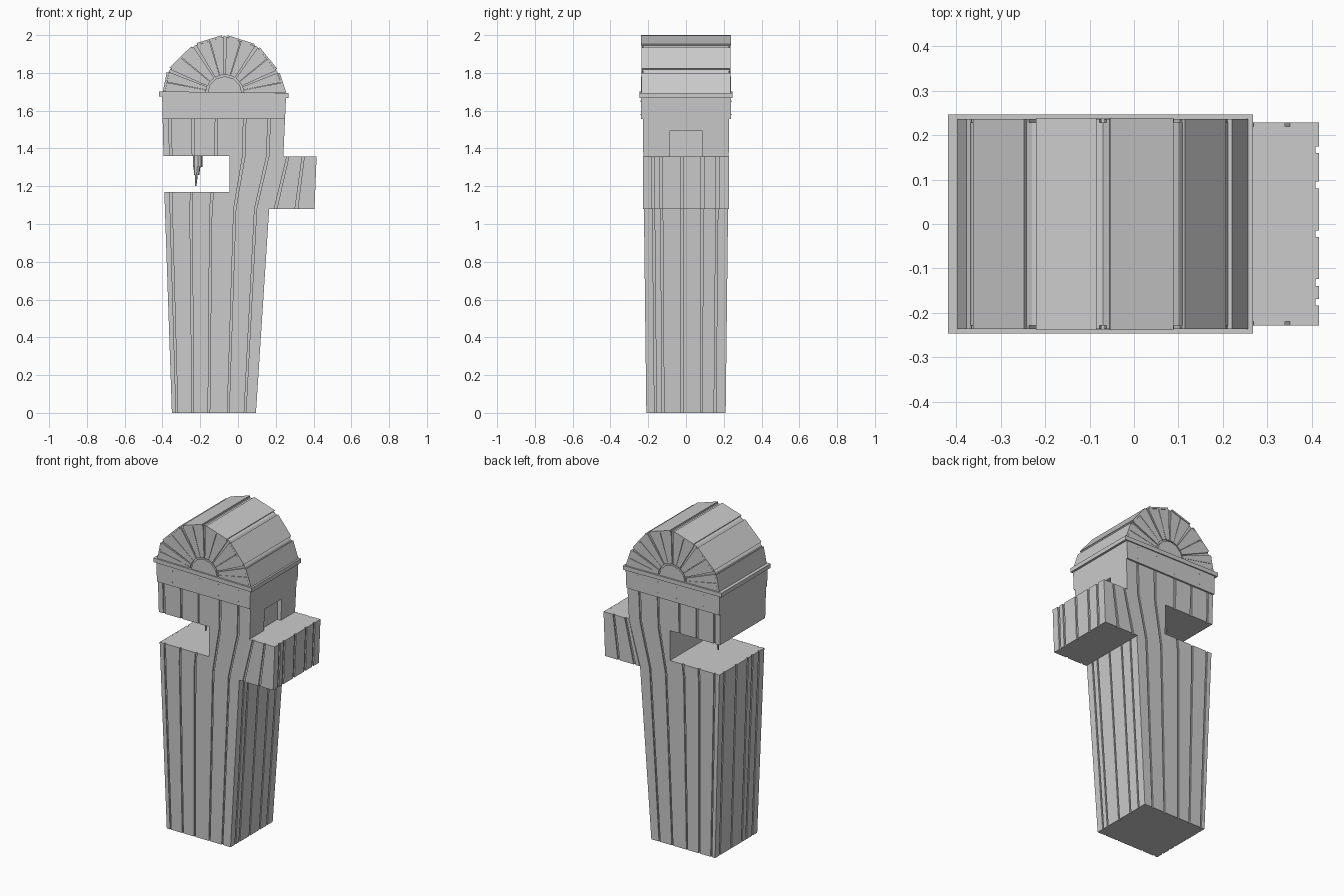
import bpy, bmesh, math
from mathutils import Vector

if "Cube" in bpy.data.objects:
    bpy.data.objects.remove(bpy.data.objects["Cube"])

T = 0.008  # board thickness


def lerp(a, b, f):
    return a + (b - a) * f


def curve(points):
    """Piecewise linear x(z)."""
    def fn(z):
        for (z0, x0), (z1, x1) in zip(points, points[1:]):
            if z <= z1:
                return lerp(x0, x1, (z - z0) / (z1 - z0))
        return points[-1][1]
    return fn


left = curve([(0, -.35), (1.17, -.39), (1.69, -.402)])
right = curve([(0, .095), (1.08, .165), (1.36, .24), (1.69, .255)])
depth = curve([(0, .21), (1.69, .23)])


def build(name, solids):
    """One object from solids, each a pair of matching end loops."""
    bm = bmesh.new()
    for a, b in solids:
        va, vb = [bm.verts.new(p) for p in a], [bm.verts.new(p) for p in b]
        n = len(va)
        bm.faces.new(va)
        bm.faces.new(vb[::-1])
        for i in range(n):
            bm.faces.new((va[i], vb[i], vb[(i + 1) % n], va[(i + 1) % n]))
    bmesh.ops.recalc_face_normals(bm, faces=bm.faces)
    me = bpy.data.meshes.new(name)
    bm.to_mesh(me)
    bm.free()
    ob = bpy.data.objects.new(name, me)
    bpy.context.collection.objects.link(ob)
    return ob


def box(x0, x1, y0, y1, z0, z1, tilt=0):
    a = [(x0, y0, z0 + tilt), (x1, y0, z0 - tilt), (x1, y1, z0 - tilt), (x0, y1, z0 + tilt)]
    return a, [(x, y, z + z1 - z0) for x, y, z in a]


def spans(cuts, gap):
    """Board intervals between gap centres, over 0..1."""
    e = [-gap / 2] + cuts + [1 + gap / 2]
    return [(a + gap / 2, b - gap / 2) for a, b in zip(e, e[1:])]


# Tower core: notched front outline extruded through the tapering depth
outline = [(left(0) + T, 0), (right(0) - T, 0), (right(1.08) - T, 1.08), (right(1.36), 1.36),
           (right(1.69), 1.69), (left(1.69), 1.69), (left(1.36), 1.36), (-.045, 1.36),
           (-.045, 1.17), (left(1.17) + T, 1.17)]
core = build("tower_core", [([(x, -depth(z) + T, z) for x, z in outline],
                             [(x, depth(z) - T, z) for x, z in outline])])

# Small recessed hatch above the side box
cutter = build("hatch_cutter", [box(.215, .30, -.085, .085, 1.357, 1.495)])
cutter.hide_render = True
cutter.hide_set(True)
mod = core.modifiers.new("hatch", 'BOOLEAN')
mod.object = cutter
mod.operation = 'DIFFERENCE'

# Front and back boards, interrupted by the notch
levels = [(0, 1.08), (1.08, 1.17), (1.17, 1.36), (1.36, 1.67)]
for side, label in ((-1, "front"), (1, "back")):
    boards = []
    for f0, f1 in spans([.06, .25, .44, .67, .87], .02):
        for z0, z1 in levels:
            def quad(inset):
                pts = []
                for f, z in ((f0, z0), (f1, z0), (f1, z1), (f0, z1)):
                    x = lerp(left(z), right(z), f)
                    if z0 == 1.17:
                        x = max(x, -.045)
                    pts.append((x, side * (depth(z) - inset), z))
                return pts
            q = quad(0)
            if q[1][0] - q[0][0] > .001:
                boards.append((q, quad(T)))
    build(label + "_boards", boards)

# Boards on the narrow sides
for edge, s, top, cuts, label in ((left, 1, 1.17, [.1, .25, .36, .62, .9], "left"),
                                  (right, -1, 1.08, [.1, .2, .45, .7, .88], "right")):
    boards = []
    for f0, f1 in spans(cuts, .025):
        def quad(inset):
            return [(edge(z) + s * inset, lerp(-1, 1, f) * (depth(z) - T), z)
                    for f, z in ((f0, 0), (f1, 0), (f1, top), (f0, top))]
        boards.append((quad(0), quad(T)))
    build(label + "_boards", boards)

# Side box with its own boards
W = .228
zb, zt = 1.08, 1.357


def outer(z):
    return lerp(.405, .416, (z - zb) / (zt - zb))


prof = [(.157, zb), (outer(zb) - T, zb), (outer(zt) - T, zt), (.232, zt)]
parts = [([(x, -W + T, z) for x, z in prof], [(x, W - T, z) for x, z in prof])]
for f0, f1 in spans([.1, .2, .45, .7, .88], .035):
    def quad(i):
        return [(outer(z) - i, lerp(-W + T, W - T, f), z)
                for f, z in ((f0, zb), (f1, zb), (f1, zt), (f0, zt))]
    parts.append((quad(0), quad(T)))
for side in (-1, 1):
    for f0, f1 in spans([.14, .6], .06):
        def quad(i):
            return [(lerp(right(z), outer(z), f), side * (W - i), z)
                    for f, z in ((f0, zb), (f1, zb), (f1, zt), (f0, zt))]
        parts.append((quad(0), quad(T)))
build("side_box", parts)

# Frieze boards with nails, and the cornice
frieze, nails = [], []
for side in (-1, 1):
    frieze.append(([(left(z) if k else right(z), side * .225, z)
                    for k, z in ((1, 1.555), (0, 1.555), (0, 1.675), (1, 1.675))],
                   [(left(z) if k else right(z), side * .239, z)
                    for k, z in ((1, 1.555), (0, 1.555), (0, 1.675), (1, 1.675))]))
    for x in (-.29, -.1, .03, .17):
        for z in (1.58, 1.65):
            ring = [(x + .004 * math.cos(a * math.pi / 3), z + .004 * math.sin(a * math.pi / 3))
                    for a in range(6)]
            nails.append(([(u, side * .238, v) for u, v in ring],
                          [(u, side * .2405, v) for u, v in ring]))
build("frieze", frieze)
build("frieze_nails", nails)
build("cornice", [box(-.419, .268, -.246, .246, 1.672, 1.698, .004)])

# Faceted roof: core, lengthwise panels and a fan of wedges on each end
C = Vector((-.07, 1.69))
arc = [Vector(p) for p in ((-.40, 1.69), (-.375, 1.815), (-.235, 1.953), (-.07, 2.004),
                           (.105, 1.948), (.217, 1.81), (.258, 1.69))]
inner = [C + (p - C) * .97 for p in arc]
build("roof_core", [([(p.x, -.228, p.y) for p in inner], [(p.x, .228, p.y) for p in inner])])
panels, fan = [], []
for i, (p, q) in enumerate(zip(arc, arc[1:])):
    a, b = lerp(p, q, .09 if i else 0), lerp(p, q, .91 if i < 5 else 1)
    loop = [a, b, C + (b - C) * .965, C + (a - C) * .965]
    y = .239 if i in (2, 3) else .236
    panels.append(([(v.x, -y, v.y) for v in loop], [(v.x, y, v.y) for v in loop]))
    # each facet carries two wedges, the middle crack being thinner
    for f0, f1 in ((.05, .49), (.51, .95)):
        a, b = (C + (lerp(p, q, f) - C) * .964 for f in (f0, f1))
        loop = [a, b, C + (b - C).normalized() * .1, C + (a - C).normalized() * .1]
        for side in (-1, 1):
            fan.append(([(v.x, side * .227, v.y) for v in loop],
                        [(v.x, side * .236, v.y) for v in loop]))
build("roof_panels", panels)
build("roof_fan", fan)
half = [(C.x + .092 * math.cos(math.pi * k / 6), C.y + .092 * math.sin(math.pi * k / 6))
        for k in range(7)]
build("fan_hub", [([(x, s * .227, z) for x, z in half], [(x, s * .238, z) for x, z in half])
                  for s in (-1, 1)])


# Stepped spout hanging in the notch
def ring(x, r, z):
    return [(x + r * math.cos(k * math.pi / 4), r * math.sin(k * math.pi / 4), z) for k in range(8)]


build("spout", [(ring(-.213, .026, 1.302), ring(-.213, .026, 1.365)),
                (ring(-.219, .014, 1.26), ring(-.217, .018, 1.302)),
                (ring(-.224, .004, 1.2), ring(-.221, .008, 1.26))])
